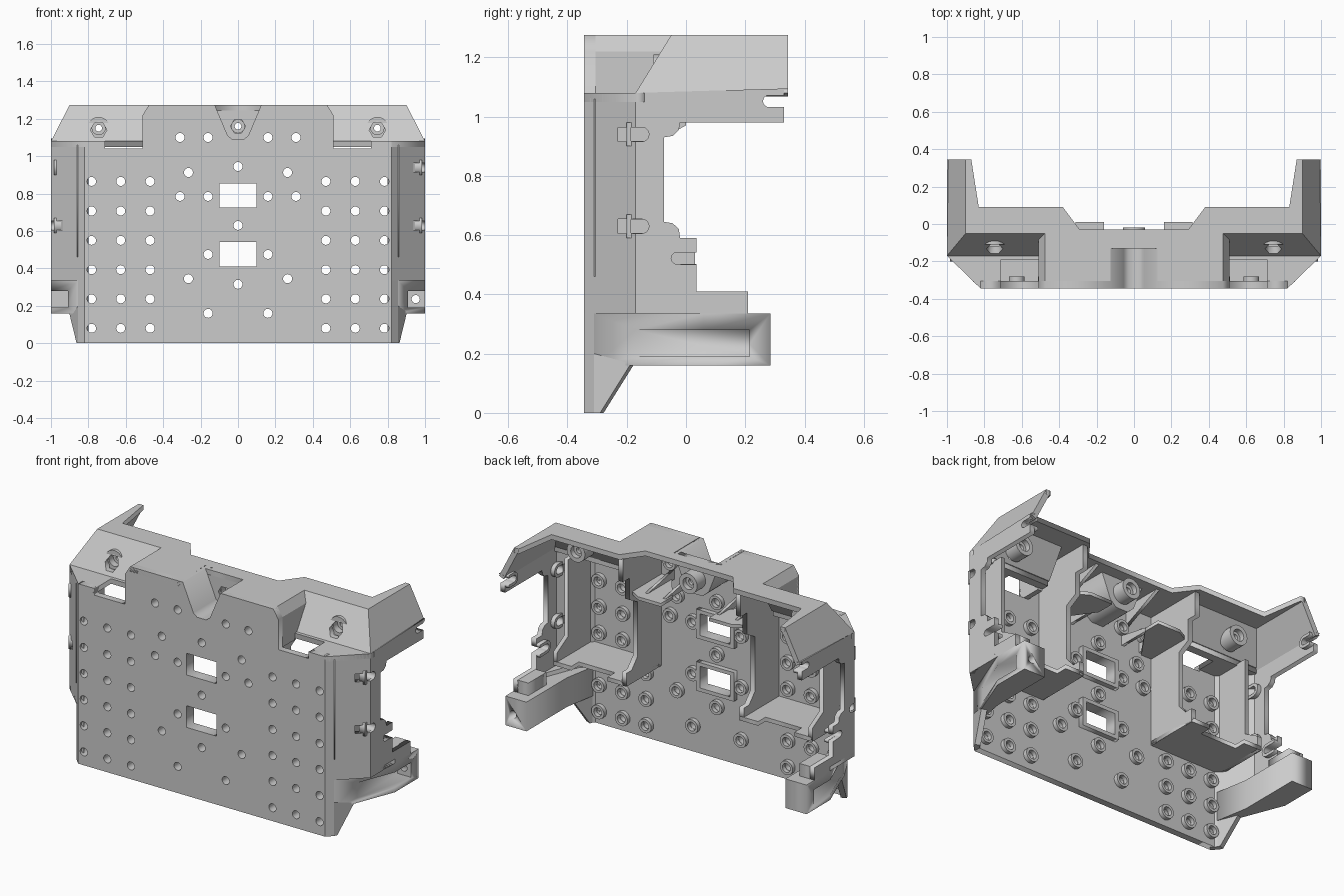
import bpy, bmesh, math
from mathutils import Vector

if "Cube" in bpy.data.objects:
    bpy.data.objects.remove(bpy.data.objects["Cube"])


def finish(name, me, mirror=False):
    bm = bmesh.new()
    bm.from_mesh(me)
    bmesh.ops.remove_doubles(bm, verts=bm.verts, dist=1e-5)
    bmesh.ops.recalc_face_normals(bm, faces=bm.faces)
    bm.to_mesh(me)
    bm.free()
    ob = bpy.data.objects.new(name, me)
    bpy.context.collection.objects.link(ob)
    if mirror:
        ob.modifiers.new("Mirror", "MIRROR").use_mirror_merge = False
    return ob


def panel(name, loops, axis, lo, hi, mirror=False):
    """Flat plate from outlines (inner loops are holes), thick along axis."""
    cu = bpy.data.curves.new(name, "CURVE")
    cu.dimensions, cu.fill_mode, cu.extrude = "2D", "BOTH", 0.5
    for lp in loops:
        sp = cu.splines.new("POLY")
        sp.points.add(len(lp) - 1)
        for p, (u, v) in zip(sp.points, lp):
            p.co = (u, v, 0, 1)
        sp.use_cyclic_u = True
    tmp = bpy.data.objects.new("tmp", cu)
    bpy.context.collection.objects.link(tmp)
    dg = bpy.context.evaluated_depsgraph_get()
    me = bpy.data.meshes.new_from_object(tmp.evaluated_get(dg))
    bpy.data.objects.remove(tmp)
    bpy.data.curves.remove(cu)
    me.materials.clear()
    for vert in me.vertices:
        u, v, w = vert.co
        d = lo if w < 0 else hi
        vert.co = {"x": (d, u, v), "y": (u, d, v), "z": (u, v, d)}[axis]
    return finish(name, me, mirror)


def slab(name, pts, vec):
    """Planar 3D polygon pushed inward by vec, mirrored left and right."""
    bm = bmesh.new()
    f = bm.faces.new([bm.verts.new(p) for p in pts])
    g = bmesh.ops.extrude_face_region(bm, geom=[f], use_keep_orig=True)
    vs = [e for e in g["geom"] if isinstance(e, bmesh.types.BMVert)]
    bmesh.ops.translate(bm, verts=vs, vec=Vector(vec))
    me = bpy.data.meshes.new(name)
    bm.to_mesh(me)
    bm.free()
    return finish(name, me, True)


def cut(ob, cutter):
    m = ob.modifiers.new("Cut", "BOOLEAN")
    m.operation, m.object, m.solver = "DIFFERENCE", cutter, "EXACT"
    if ob.modifiers[0].type == "MIRROR":
        ob.modifiers.move(len(ob.modifiers) - 1, 0)
    cutter.hide_render = True
    cutter.hide_set(True)


def circle(u, v, r, n=20, a=0):
    return [(u + r * math.cos(a + math.tau * i / n), v + r * math.sin(a + math.tau * i / n)) for i in range(n)]


def rect(u0, u1, v0, v1):
    return [(u0, v0), (u1, v0), (u1, v1), (u0, v1)]


def capsule(u0, u1, v, r):
    """Square at u0, rounded towards u1."""
    s = 1 if u1 > u0 else -1
    arc = [(u1 + s * (math.cos(a) - 1) * r, v + r * math.sin(a))
           for a in [math.radians(-90 + 18 * i) for i in range(11)]]
    return [(u0, v - r)] + arc + [(u0, v + r)]


def both(half):
    """Right-half outline completed with its left-hand reflection."""
    return half + [(-u, v) for u, v in reversed(half) if u != 0]


# Front panel with hole pattern and two windows
holes = [(x, z) for x in (.47, .627, .783) for z in (.08, .237, .393, .55, .707, .865)]
holes += [(.16, 1.1), (.31, 1.1), (.265, .913), (.16, .785), (.31, .785), (.16, .475), (.265, .345), (.16, .16)]
holes += [(-x, z) for x, z in holes] + [(0, .945), (0, .63), (0, .315)]
windows = [(.41, .54), (.725, .855)]
front = both([(.82, 0), (.82, 1.08), (.71, 1.08), (.71, 1.04), (.51, 1.04), (.51, 1.22), (.475, 1.275),
              (.125, 1.275), (.055, 1.11), (.03, 1.09)])
panel("front_panel", [front] + [circle(x, z, .024) for x, z in holes] +
      [rect(-.1, .1, a, b) for a, b in windows], "y", -.345, -.305)
panel("window_frames", [l for a, b in windows for l in
      (rect(-.1, .1, a, b), rect(-.125, .125, a - .022, b + .022))], "y", -.31, -.275)
bosses = panel("hole_bosses", [circle(x, z, r) for x, z in holes for r in (.026, .042)], "y", -.31, -.28)

# Top plate, stepping back behind the sloped corners
top = both([(.125, -.13), (.125, -.345), (.475, -.345), (.475, -.05), (.9, -.05), (.9, .345), (.87, .345),
            (.83, .09), (.38, .09), (.29, -.03)])
panel("top_plate", [top], "z", 1.245, 1.275)

# Sloped corners, their ledges and the walls of the raised centre
slope = slab("corner_slope", [(1, -.17, 1.08), (.9, -.05, 1.275), (.475, -.05, 1.275), (.475, -.17, 1.08)],
             (0, .035, 0))
cut(slope, panel("hex_cutter", [circle(.745, 1.14, .044, 6)], "y", -.3, .1))
panel("corner_ledge", [[(.71, -.345), (.82, -.345), (1, -.17), (1, -.14), (.48, -.14), (.48, -.19), (.71, -.19)]],
      "z", 1.05, 1.08, True)
slab("centre_side_wall", [(.51, -.345, 1.04), (.51, -.345, 1.22), (.51, -.083, 1.22), (.51, -.17, 1.08),
                          (.51, -.19, 1.04)], (-.03, 0, 0))
slab("centre_side_bevel", [(.51, -.345, 1.22), (.51, -.083, 1.22), (.475, -.05, 1.275), (.475, -.345, 1.275)],
     (-.03, 0, -.01))

# Central screw recess
vee = [(-.125, 1.275), (-.055, 1.11), (-.03, 1.09), (.03, 1.09), (.055, 1.11), (.125, 1.275)]
vee_out = [(.15, 1.275), (.08, 1.1), (.04, 1.065), (-.04, 1.065), (-.08, 1.1), (-.15, 1.275)]
panel("recess_walls", [vee + vee_out], "y", -.345, -.1)
panel("recess_back", [vee_out, circle(0, 1.16, .04, 6)], "y", -.13, -.1)

# Screw bosses behind the sloped corners and the recess
tubes = [panel("screw_bosses", [circle(x, 1.15 if x else 1.16, r, 24) for x in (-.745, 0, .745)
                                for r in (.035, .06)], "y", -.11, -.02),
         panel("screw_boss_seats", [circle(x, 1.15 if x else 1.16, r, 24) for x in (-.745, 0, .745)
                                    for r in (.018, .037)], "y", -.07, -.05)]

# Angled wall between front and side
angled = slab("angled_wall", [(.82, -.345, .335), (1, -.17, .335), (1, -.17, 1.08), (.82, -.345, 1.08)],
              (-.022, .022, 0))
slab("lower_angled_wall", [(.82, -.345, 0), (.855, -.31, 0), (.855, -.31, .335), (.82, -.345, .335)],
     (-.022, .022, 0))
slab("lower_wedge", [(.855, -.31, 0), (.863, -.29, 0), (.902, -.19, .16), (.902, -.19, .2), (.855, -.31, .2)],
     (-.03, .012, 0))

# Side wall with hooks
side_profile = [(-.17, .335), (.21, .335), (.21, .41), (.035, .41), (.035, .5)]
side_profile += capsule(.035, -.05, .522, .02)[1:-1]
side_profile += [(.035, .542), (.035, .59), (-.02, .59), (-.024, .62), (-.045, .64), (-.075, .645), (-.075, .93),
                 (-.045, .935), (-.024, .955), (-.02, .98), (.33, .98), (.33, 1.032)]
side_profile += capsule(.33, .26, 1.052, .02)[1:-1]
side_profile += [(.33, 1.072), (.33, 1.09), (.345, 1.09), (.345, 1.095), (-.17, 1.08)]
side = panel("side_wall", [side_profile], "x", .97, 1, True)
slab("wing_slope", [(1, -.17, 1.08), (1, .345, 1.08), (.9, .345, 1.275), (.9, -.05, 1.275)], (-.03, 0, -.012))
for tip, mouth, z in ((-.068, .035, .522), (.242, .33, 1.052)):
    u = capsule(mouth, tip, z, .038)
    panel("hook_rim", [u + capsule(mouth, tip + .018, z, .02)[::-1]], "x", .945, .972, True)

# Side clips
for z in (.63, .94):
    cutter = panel("clip_cutter", [capsule(-.23, -.125, z, .024)], "x", .88, 1.1)
    cut(angled, cutter)
    cut(side, cutter)
    panel("clip_loop", [capsule(-.2, -.102, z, .04), capsule(-.185, -.122, z, .023)], "x", .945, .985, True)

# Rear arms with an open screw channel
panel("arm_shelf", [[(.82, -.345), (1, -.17), (1, .06), (.855, -.31)]], "z", .335, .36, True)
arm = panel("arm", [[(.855, -.31), (1, .06), (1, .285), (.86, .285), (.86, -.1), (.825, -.3)]],
            "z", .16, .335, True)
cut(arm, panel("channel_cutter", [rect(.91, 1.1, .19, .28)], "y", -.3, .215))
cut(arm, panel("bore_cutter", [circle(.95, .236, .022, 16)], "y", .1, .4))
panel("arm_step", [rect(.9, .975, .04, .21)], "z", .33, .41, True)

# Inner pockets: dividing walls, trays and side walls
pocket = [(-.31, .46), (.03, .46), (.03, .54), (-.02, .54), (-.075, .6), (-.075, .93), (.0, .97), (.0, 1.1),
          (.06, 1.1), (.06, 1.25), (-.31, 1.25)]
panel("pocket_wall", [pocket], "x", .375, .405, True)
panel("pocket_tray", [[(.375, -.31), (.84, -.31), (.86, .03), (.74, .03), (.74, -.04), (.5, -.04), (.5, .03),
                       (.375, .03)]], "z", .46, .485, True)
panel("pocket_side", [[(-.31, .46), (.03, .46), (.03, .54), (-.075, .6), (-.075, 1.06), (-.31, 1.06)]],
      "x", .835, .86, True)

# Centre supports with triangular ribs
panel("support_shelf", [[(.16, -.1), (.31, -.31), (.38, -.31), (.38, -.03), (.31, .01), (.16, .01)]],
      "z", .99, 1.01, True)
for x in (.17, .29):
    panel("support_rib", [[(-.31, 1.0), (.0, 1.0), (-.31, 1.06)]], "x", x, x + .018, True)
panel("recess_rib", [[(-.31, 1.24), (-.04, 1.25), (-.31, 1.13)]], "x", .2, .22, True)

# Round parts are shaded smooth with sharp rims
bpy.ops.object.select_all(action="DESELECT")
for ob in tubes + [bosses]:
    ob.select_set(True)
bpy.context.view_layer.objects.active = bosses
bpy.ops.object.shade_smooth_by_angle()
